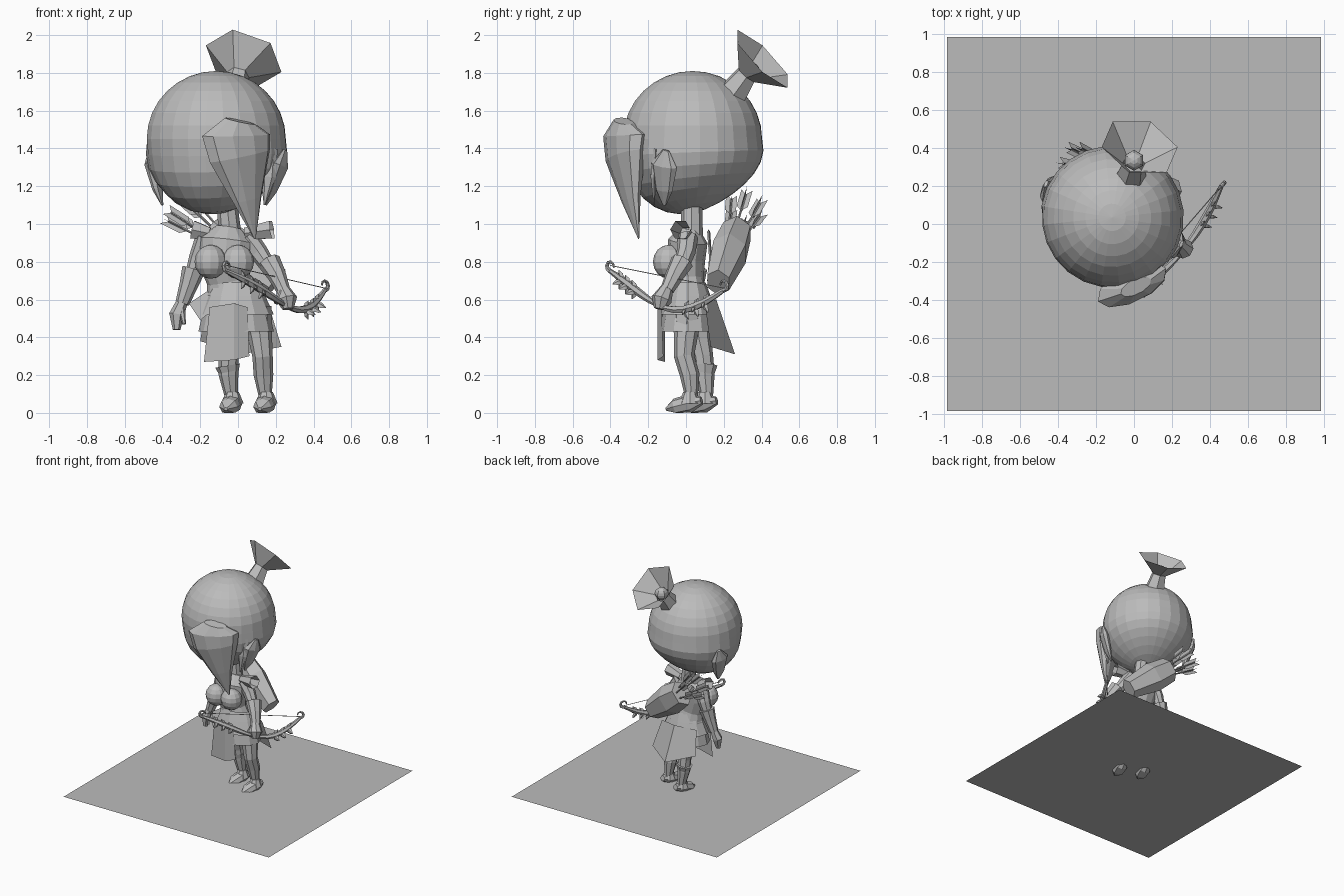
import bpy, bmesh
from math import sin, cos, pi, tau, radians
from mathutils import Vector, Matrix

cube = bpy.data.objects.get("Cube")
if cube:
    bpy.data.objects.remove(cube, do_unlink=True)

shade = (.5, .5, .5, 1)
grey = bpy.data.materials.new("plain grey")
grey.use_nodes = True
grey.diffuse_color = shade
grey.node_tree.nodes["Principled BSDF"].inputs["Base Color"].default_value = shade
parts = []
RIGHTWARD, BACKWARD, UPWARD = (Vector(axis) for axis in Matrix.Identity(3))


def finish(name, bm):
    bmesh.ops.recalc_face_normals(bm, faces=bm.faces[:])
    mesh = bpy.data.meshes.new(name)
    bm.to_mesh(mesh)
    bm.free()
    mesh.materials.append(grey)
    part = bpy.data.objects.new(name, mesh)
    bpy.context.collection.objects.link(part)
    parts.append(part)


def tube(name, points, radii, sides=8, flat=1, squash_axis=BACKWARD, closed=True, grounded=False):
    """Skin rings of the given radii along a path, flattened along one axis."""
    bm = bmesh.new()
    path = [Vector(point) for point in points]
    rings = []
    for index, (centre, radius) in enumerate(zip(path, radii)):
        following = path[min(index + 1, len(path) - 1)]
        tangent = (following - path[max(index - 1, 0)]).normalized()
        across = tangent.cross(squash_axis).normalized()
        depth = across.cross(tangent) * flat
        ring = []
        for step in range(sides):
            angle = tau * step / sides
            corner = centre + (across * cos(angle) + depth * sin(angle)) * radius
            if grounded:
                corner.z = max(corner.z, 0)
            ring.append(bm.verts.new(corner))
        rings.append(ring)
    for lower, upper in zip(rings, rings[1:]):
        for step in range(sides):
            bm.faces.new((lower[step - 1], lower[step], upper[step], upper[step - 1]))
    if closed:
        bm.faces.new(rings[0])
        bm.faces.new(rings[-1])
    finish(name, bm)


def plate(name, *corners):
    bm = bmesh.new()
    bm.faces.new([bm.verts.new(corner) for corner in corners])
    finish(name, bm)


def ball(name, centre, size, segments=12):
    bm = bmesh.new()
    placement = Matrix.Translation(centre) @ Matrix.Diagonal((*size, 1))
    bmesh.ops.create_uvsphere(bm, u_segments=segments, v_segments=8, radius=1, matrix=placement)
    finish(name, bm)


# Ground sheet
half = .985
plate("ground_sheet", *[(x * half, y * half, .03) for x, y in ((-1, -1), (1, -1), (1, 1), (-1, 1))])

# Head, turned a little, with the face set in below the hairline
turn = Matrix.Rotation(radians(-24), 4, "Z")
head_place = Matrix.Translation((-.115, .035, 1.45)) @ turn
bm = bmesh.new()
bmesh.ops.create_uvsphere(bm, u_segments=24, v_segments=16, radius=1)
for vert in bm.verts:
    x, y, z = vert.co
    width = .37 * (1 + max(0, -z) * (1 + z) / 4)
    if y < -.3 and z < -.15:
        width *= .96
    height = .36 if z > 0 else .39 - .08 * y
    vert.co = head_place @ Vector((x * width, y * width, z * height))
finish("head", bm)

# Ears
for side, name in ((1, "left_ear"), (-1, "right_ear")):
    lobe_to_tip = [(.3, -.03, -.35), (.33, -.02, -.27), (.37, 0, -.14), (.39, .02, -.06)]
    path = [head_place @ Vector((side * x, y, z)) for x, y, z in lobe_to_tip]
    tube(name, path, (.01, .05, .075, .02), flat=.45, squash_axis=turn.to_3x3() @ RIGHTWARD)

# Fringe, side lock and topknot
tube("fringe", [(.01, -.33, 1.545), (-.01, -.32, 1.47), (.01, -.32, 1.36), (.05, -.29, 1.13), (.09, -.25, .92)],
     (.09, .2, .18, .085, .004), sides=10, flat=.45, squash_axis=Vector((.44, -.9, 0)))
tube("side_lock", [(.17, -.16, 1.4), (.16, -.17, 1.25), (.14, -.17, 1.1)], (.04, .04, .004), sides=6, flat=.5)
tube("topknot", [(-.02, .24, 1.68), (0, .32, 1.79), (.03, .405, 1.875)], (.085, .06, .212), sides=6, closed=False)
ball("topknot_core", (0, .335, 1.81), (.055, .055, .05), segments=6)

# Torso
tube("neck", [(-.04, .03, .93), (-.06, .03, 1.12)], (.06, .055))
tube("torso", [(-.03, .02, .6), (-.05, .01, .7), (-.07, 0, .8), (-.06, .01, .91), (-.05, .02, .98)],
     (.14, .115, .14, .145, .07), sides=12, flat=.72)
for x, name in ((-.145, "right_bust"), (0, "left_bust")):
    ball(name, (x, -.09, .8), (.085, .085, .09))
tube("left_collar", [(.04, 0, .95), (.18, -.03, .97)], (.035, .055), sides=6, squash_axis=UPWARD, closed=False)
tube("right_collar", [(-.15, .02, .95), (-.24, .03, .97)], (.035, .055), sides=6, squash_axis=UPWARD, closed=False)

# Belt and skirt layers: top height, bottom height, top and bottom radius
for name, top, bottom, narrow, wide in (("belt", .69, .62, .125, .16), ("sash", .65, .52, .14, .2),
                                        ("short_skirt", .6, .43, .16, .2)):
    tube(name, [(-.01, .01, top), (-.01, .01, bottom)], (narrow, wide), sides=12, flat=.75, closed=False)
plate("front_panel_left", (-.02, -.15, .58), (.05, -.13, .56), (.06, -.12, .3), (-.02, -.15, .28))
plate("front_panel_right", (-.02, -.15, .58), (-.02, -.15, .28), (-.18, -.11, .27), (-.15, -.11, .56))
plate("back_panel_left", (0, .16, .6), (.16, .1, .58), (.23, .13, .35), (.02, .26, .31))
plate("back_panel_right", (0, .16, .6), (.02, .26, .31), (-.2, .15, .38), (-.17, .1, .58))
plate("hip_flap", (-.14, 0, .66), (-.26, .02, .58), (-.2, -.06, .49), (-.14, -.1, .54))

# Legs, boots and feet
leg_radii = (.09, .065, .054, .052, .033)
tube("right_leg", [(-.08, .04, .55), (-.06, .07, .38), (-.05, .09, .3), (-.05, .1, .2), (-.035, .11, .08)], leg_radii)
tube("left_leg", [(.09, .01, .55), (.115, 0, .42), (.13, -.01, .3), (.135, .02, .2), (.145, .03, .08)], leg_radii)
tube("right_boot_top", [(-.055, .1, .25), (-.045, .1, .19)], (.066, .045))
for name, ankle in (("right_foot", Vector((-.03, .1, .05))), ("left_foot", Vector((.15, .02, .05)))):
    toe = ankle + Vector((-.035, -.125, -.03))
    heel = ankle.lerp(toe, -.5)
    tube(name, [heel, ankle, ankle.lerp(toe, .6), toe], (.025, .055, .05, .01),
         flat=.9, squash_axis=UPWARD, grounded=True)
    tube(name + "_cuff", [ankle + UPWARD * .06, ankle], (.035, .06))

# Arms, cuffs and hands
arm_radii, cuff_radii = (.055, .05, .04), (.062, .05, .037)
tube("right_arm", [(-.17, .03, .93), (-.21, .05, .82), (-.24, .05, .73)], arm_radii)
tube("right_cuff", [(-.235, .05, .76), (-.26, .045, .68), (-.295, .04, .58)], cuff_radii)
tube("right_hand", [(-.295, .04, .59), (-.325, .03, .52), (-.325, .02, .44)], (.03, .04, .02), sides=6)
tube("right_thumb", [(-.3, .02, .55), (-.285, 0, .47)], (.02, .01), sides=6)
tube("left_arm", [(.05, .01, .93), (.11, 0, .85), (.17, -.03, .76)], arm_radii)
tube("left_cuff", [(.165, -.02, .8), (.205, -.06, .73), (.24, -.1, .65)], cuff_radii)
tube("left_hand", [(.235, -.1, .66), (.26, -.13, .6), (.265, -.14, .55)], (.035, .055, .03))
tube("left_thumb", [(.23, -.13, .64), (.2, -.16, .58)], (.02, .012), sides=6)

# Bow: a sagging, wavy limb with curled tips, thorns and a string
front_tip, back_tip = Vector((-.06, -.4, .75)), Vector((.46, .2, .65))
span = (back_tip - front_tip).normalized()
outward = span.cross(UPWARD).normalized()
limb = []
for step in range(15):
    share = step / 14
    bend = sin(pi * share)
    lift = .03 * sin(tau * share) - .13 * bend
    limb.append(front_tip.lerp(back_tip, share) + outward * bend * .07 + UPWARD * lift)
tube("bow_limb", limb, [.012 + .01 * abs(sin(tau * step / 14)) for step in range(15)], sides=6, squash_axis=UPWARD)
for tip, way in ((front_tip, -span), (back_tip, span)):
    curl = [tip + (way * sin(step * .8) + UPWARD * (1 - cos(step * .8))) * .025 for step in range(7)]
    tube("bow_curl", curl, [.014 - step * .0015 for step in range(7)], sides=6, squash_axis=outward)
tube("bowstring", [front_tip + UPWARD * .03, back_tip + UPWARD * .01], (.003, .003), sides=3)
for step in (2, 3, 4, 10, 11, 12):
    way = span if step > 7 else -span
    root = limb[step]
    for lean in (UPWARD, outward - UPWARD / 2, -UPWARD):
        spike = root + way * .03 + lean * .05
        tube("bow_thorn", [root, root.lerp(spike, .5), spike], (.008, .018, .002), sides=4, flat=.5, squash_axis=outward)

# Quiver with feathered arrows and its strap
base, mouth = Vector((.2, .17, .69)), Vector((-.15, .27, .96))
lean = (mouth - base).normalized()
across = lean.cross(BACKWARD).normalized()
depth = across.cross(lean)
tube("quiver", [base, base.lerp(mouth, .6), mouth], (.085, .125, .105), sides=6, flat=.8)
for step in range(6):
    angle = tau * step / 6
    spread = across * cos(angle) + depth * sin(angle)
    start = mouth + spread * .05
    end = mouth + spread * .09 + lean * .21
    middle, sweep = start.lerp(end, .45), (end - start) * .15
    tube("arrow_shaft", [start, end], (.006, .006), sides=4)
    for vane in (across * .03, depth * .03):
        plate("arrow_feather", middle, middle + vane + sweep, end + vane + sweep,
              end, end - vane + sweep, middle - vane + sweep)
tube("quiver_strap", [(-.15, .12, .96), (-.06, .13, .82), (.08, .12, .7)], (.02, .02, .02), sides=4, flat=.4)

# Smooth shading with crisp edges
for part in bpy.context.view_layer.objects:
    part.select_set(part in parts)
bpy.context.view_layer.objects.active = parts[0]
bpy.ops.object.shade_smooth_by_angle(angle=radians(40))
